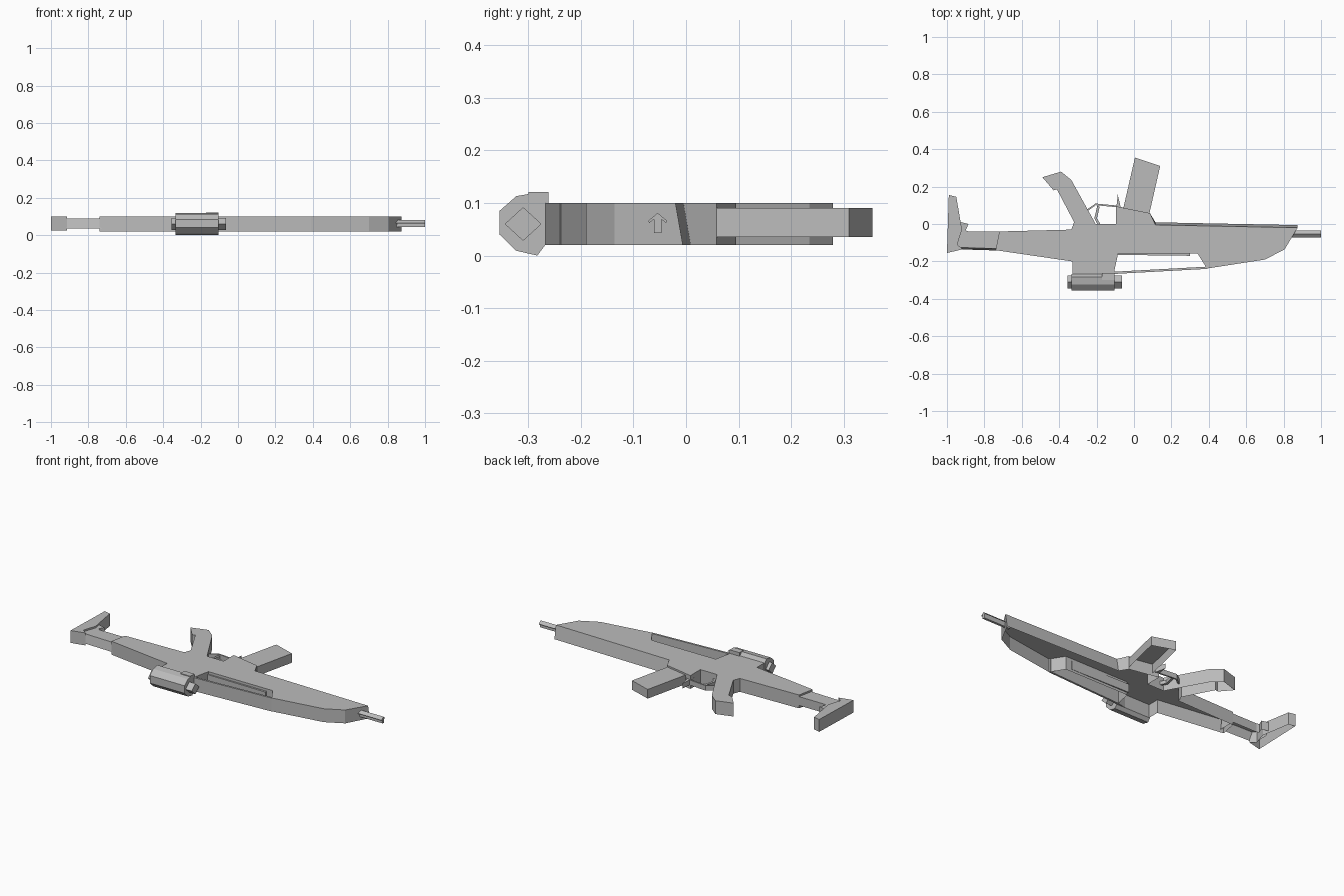
import bpy, bmesh, math
from mathutils import Vector

grey = bpy.data.materials.new("plain grey")
grey.diffuse_color = (0.5, 0.5, 0.5, 1)


def finish(name, bm):
    me = bpy.data.meshes.new(name)
    bm.to_mesh(me)
    bm.free()
    me.materials.append(grey)
    ob = bpy.data.objects.new(name, me)
    bpy.context.collection.objects.link(ob)
    return ob


def prism(name, pts, lo, hi, axis="z", open_bottom=False, lean=None):
    """Extrude a 2D outline: (x, y) along z, or (y, z) along x."""
    area = sum(a[0] * b[1] - b[0] * a[1] for a, b in zip(pts, pts[1:] + pts[:1]))
    if area < 0:
        pts = pts[::-1]
    bm = bmesh.new()
    place = (lambda p, h: (p[0], p[1], h)) if axis == "z" else (lambda p, h: (h, p[0], p[1]))
    low = []
    for p in pts:
        v = bm.verts.new(place(p, lo))
        if lean:
            v.co += Vector(lean(p))
        low.append(v)
    top = [bm.verts.new(place(p, hi)) for p in pts]
    bm.faces.new(top)
    if not open_bottom:
        bm.faces.new(low[::-1])
    n = len(pts)
    for i in range(n):
        j = (i + 1) % n
        bm.faces.new((low[i], low[j], top[j], top[i]))
    return finish(name, bm)


def strip(name, path, w, lo, hi):
    """Thin band of width w following a path in plan."""
    left, right = [], []
    for i, p in enumerate(path):
        a, b = Vector(path[max(i - 1, 0)]), Vector(path[min(i + 1, len(path) - 1)])
        d = (b - a).normalized()
        s = Vector((-d.y, d.x)) * w / 2
        left.append(tuple(Vector(p) + s))
        right.append(tuple(Vector(p) - s))
    return prism(name, left + right[::-1], lo, hi)


# Body with grip, magazine well and scope mount: shell open underneath
body = [(-0.74, -0.14), (-0.33, -0.20), (-0.33, -0.28), (-0.105, -0.28), (-0.105, -0.25),
        (-0.085, -0.158), (0.34, -0.158), (0.39, -0.238), (0.70, -0.19), (0.805, -0.136),
        (0.875, -0.02), (0.115, -0.005), (0.085, 0.058), (-0.05, 0.085), (-0.095, 0.095),
        (-0.095, 0.0), (-0.205, 0.0), (-0.335, 0.235), (-0.39, 0.28), (-0.49, 0.25),
        (-0.43, 0.18), (-0.412, 0.185), (-0.32, 0.01), (-0.335, -0.03), (-0.72, -0.04)]
prism("body", body, 0.02, 0.1, open_bottom=True,
      lean=lambda p: (0, 0.014 if p[0] > 0.1 and p[1] > -0.03 else 0, 0))

# Handle bar below the window, and the rail inside the window
prism("handle_bar", [(-0.17, -0.27), (-0.105, -0.255), (0.39, -0.228), (0.39, -0.24),
                     (-0.105, -0.267), (-0.17, -0.29)], 0.02, 0.1)
prism("window_rail", [(-0.09, -0.15), (0.3, -0.157), (0.3, -0.17), (-0.09, -0.165)], 0.035, 0.085)

# Magazine
prism("magazine", [(-0.058, 0.08), (0.005, 0.355), (0.14, 0.31), (0.082, 0.055)],
      0.035, 0.09, open_bottom=True)

# Stock arm with its brace, and butt plate
prism("stock_arm", [(-0.95, -0.04), (-0.925, 0.01), (-0.885, 0.0), (-0.9, -0.035), (-0.885, -0.04),
                    (-0.72, -0.04), (-0.72, -0.132), (-0.95, -0.125)], 0.037, 0.09, open_bottom=True,
      lean=lambda p: (0, -0.01 if p[1] < -0.1 else 0, 0))
prism("butt_plate", [(-1, -0.155), (-0.99, 0.155), (-0.95, 0.145), (-0.92, -0.03),
                     (-0.945, -0.11), (-0.915, -0.135)], 0.026, 0.1, open_bottom=True)

# Scope: faceted tube and narrower square ends
prism("scope_tube", [(-0.268, 0.1), (-0.283, 0.12), (-0.323, 0.113), (-0.355, 0.085),
                     (-0.355, 0.04), (-0.323, 0.009), (-0.283, 0.0), (-0.268, 0.02)],
      -0.335, -0.105, "x")
diamond = [(-0.275, 0.06), (-0.31, 0.092), (-0.345, 0.06), (-0.31, 0.028)]
prism("scope_rear_end", diamond, -0.355, -0.33, "x")
prism("scope_front_end", diamond, -0.11, -0.065, "x")
prism("scope_tab", [(-0.17, -0.262), (-0.105, -0.262), (-0.105, -0.3), (-0.17, -0.3)], 0.1, 0.121)

# Barrel with arrow-shaped section
prism("barrel", [(-0.054, 0.081), (-0.036, 0.066), (-0.038, 0.062), (-0.047, 0.069), (-0.047, 0.043),
                 (-0.061, 0.043), (-0.061, 0.069), (-0.07, 0.062), (-0.072, 0.066)],
      0.82, 1.0, "x")

# Trigger, guard and release lever
strip("trigger_guard", [(-0.255, 0.07), (-0.205, 0.105), (-0.1, 0.095), (-0.05, 0.08)], 0.009, 0.045, 0.075)
strip("trigger", [(-0.185, -0.005), (-0.205, 0.03), (-0.19, 0.095)], 0.014, 0.05, 0.07)
prism("release_lever", [(-0.097, 0.06), (-0.087, 0.157), (-0.07, 0.085)], 0.045, 0.075)
